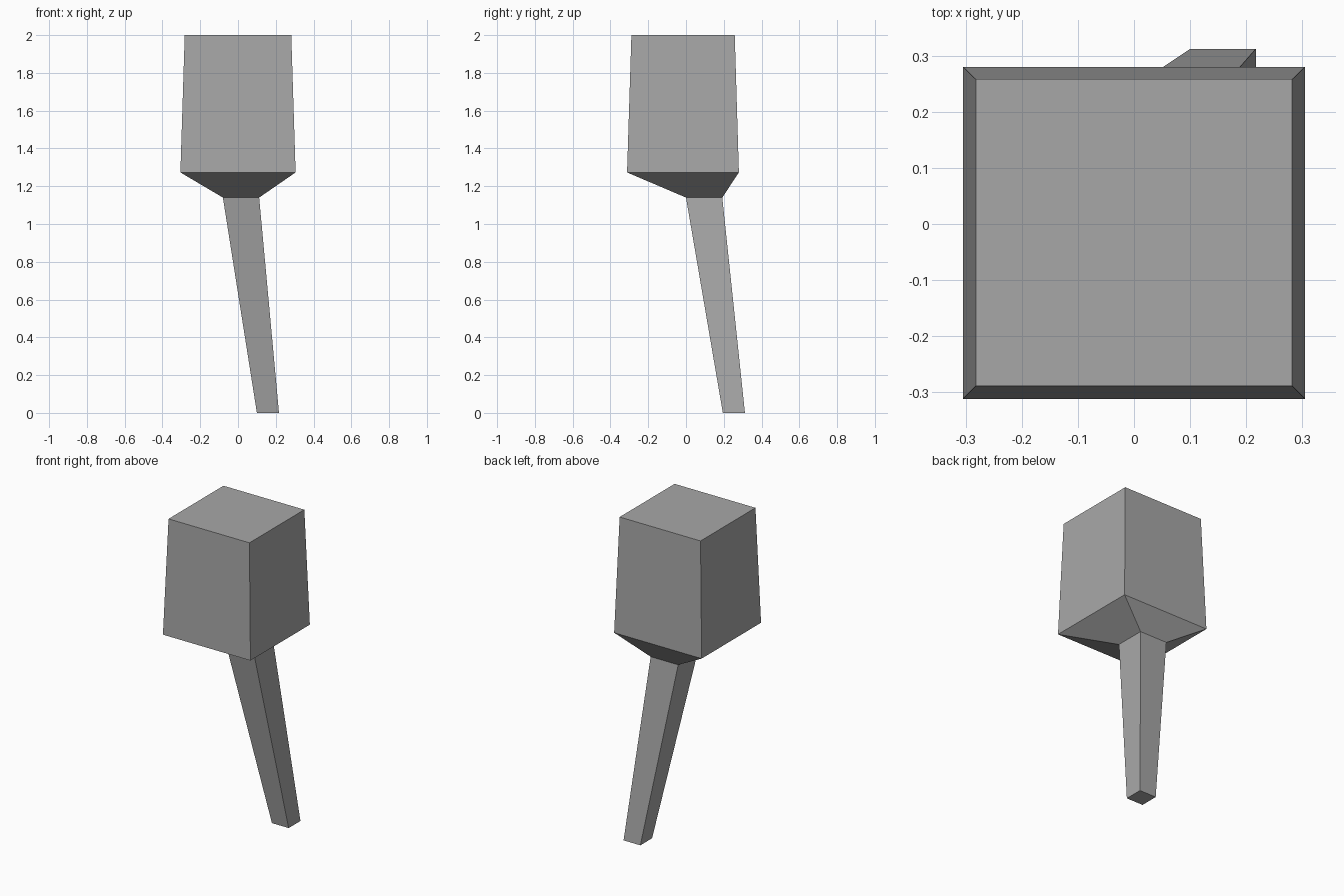
import bpy
import bmesh

cube = bpy.data.objects.get("Cube")
if cube:
    bpy.data.objects.remove(cube, do_unlink=True)

# One plain grey for the whole model
GREY = (0.39, 0.39, 0.39, 1.0)
grey = bpy.data.materials.new("plain grey")
grey.use_nodes = True
grey.diffuse_color = GREY
grey.node_tree.nodes["Principled BSDF"].inputs["Base Color"].default_value = GREY


def loft(name, sections, cap_bottom=False, cap_top=False):
    """Join rectangular sections (x0, x1, y0, y1, z), listed from the bottom up."""
    bm = bmesh.new()
    rings = []
    for x0, x1, y0, y1, z in sections:
        corners = ((x0, y0), (x1, y0), (x1, y1), (x0, y1))
        rings.append([bm.verts.new((x, y, z)) for x, y in corners])
    for low, high in zip(rings, rings[1:]):
        for i in range(4):
            j = (i + 1) % 4
            bm.faces.new((low[i], low[j], high[j], high[i]))
    if cap_bottom:
        bm.faces.new(rings[0][::-1])
    if cap_top:
        bm.faces.new(rings[-1])
    mesh = bpy.data.meshes.new(name)
    bm.to_mesh(mesh)
    bm.free()
    mesh.materials.append(grey)
    obj = bpy.data.objects.new(name, mesh)
    bpy.context.collection.objects.link(obj)
    return obj


# Shared sections where the parts meet
foot = (0.10, 0.217, 0.195, 0.312, 0.0)
collar = (-0.08, 0.112, 0.0, 0.192, 1.14)
shoulder = (-0.305, 0.305, -0.312, 0.28, 1.273)
crown = (-0.282, 0.282, -0.289, 0.258, 2.0)

# Slanted tapering handle, and block head with its sloped underside
loft("handle", [foot, collar], cap_bottom=True)
loft("head", [collar, shoulder, crown], cap_top=True)
